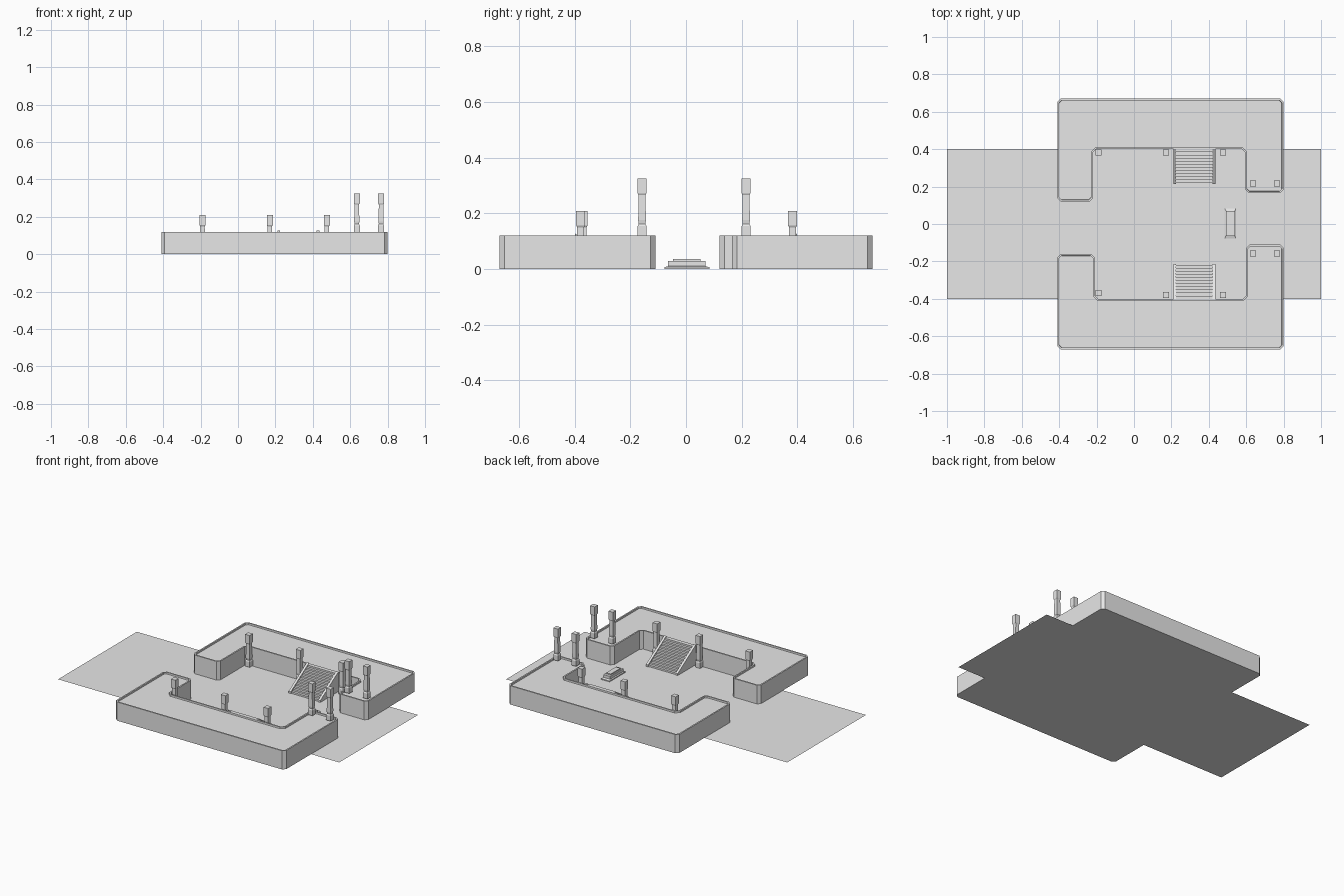
import bpy
import bmesh

cube = bpy.data.objects.get("Cube")
if cube:
    bpy.data.objects.remove(cube, do_unlink=True)

grey = bpy.data.materials.new("plain_grey")
grey.use_nodes = True
grey.diffuse_color = (0.8, 0.8, 0.8, 1)
grey.node_tree.nodes["Principled BSDF"].inputs["Base Color"].default_value = (0.8, 0.8, 0.8, 1)


def finish(name, bm):
    bmesh.ops.recalc_face_normals(bm, faces=bm.faces[:])
    mesh = bpy.data.meshes.new(name)
    bm.to_mesh(mesh)
    bm.free()
    mesh.materials.append(grey)
    obj = bpy.data.objects.new(name, mesh)
    bpy.context.collection.objects.link(obj)
    return obj


def prism(points, offset):
    """Extrude a closed outline along an offset vector."""
    bm = bmesh.new()
    low = [bm.verts.new(p) for p in points]
    high = [bm.verts.new([a + b for a, b in zip(p, offset)]) for p in points]
    bm.faces.new(low)
    bm.faces.new(high)
    for i in range(len(low)):
        j = (i + 1) % len(low)
        bm.faces.new((low[i], low[j], high[j], high[i]))
    bmesh.ops.recalc_face_normals(bm, faces=bm.faces[:])
    return bm


def stacked(name, x, y, z, rings):
    """Rectangular sections (height, half x, half y) joined from bottom to top."""
    bm = bmesh.new()
    loops = []
    for h, a, b in rings:
        corners = ((-a, -b), (a, -b), (a, b), (-a, b))
        loops.append([bm.verts.new((x + u, y + v, z + h)) for u, v in corners])
    bm.faces.new(loops[0])
    bm.faces.new(loops[-1])
    for lo, hi in zip(loops, loops[1:]):
        for i in range(4):
            j = (i + 1) % 4
            bm.faces.new((lo[i], lo[j], hi[j], hi[i]))
    return finish(name, bm)


# Ground sheet
bm = bmesh.new()
bm.faces.new([bm.verts.new(p) for p in ((-1, -0.4, 0), (1, -0.4, 0), (1, 0.4, 0), (-1, 0.4, 0))])
finish("ground_sheet", bm)

DECK = 0.12
INNER = 0.4


# U-shaped raised platforms with chamfered corners and a thin lip
def platform(name, side, left_x, left_y, right_x, right_y):
    outline = [(-0.41, 0.67), (-0.41, left_y), (left_x, left_y), (left_x, INNER),
               (right_x, INNER), (right_x, right_y), (0.8, right_y), (0.8, 0.67)]
    bm = prism([(x, side * y, 0) for x, y in outline], (0, 0, DECK))
    uprights = [e for e in bm.edges if abs(e.verts[0].co.z - e.verts[1].co.z) > 0.1]
    bmesh.ops.bevel(bm, geom=uprights, offset=0.018, segments=1, affect='EDGES')
    bm.normal_update()
    top = [f for f in bm.faces if f.normal.z > 0.9]
    bmesh.ops.inset_region(bm, faces=top, thickness=0.01, depth=0)
    bmesh.ops.inset_region(bm, faces=top, thickness=0.001, depth=-0.01)
    finish(name, bm)


platform("back_platform", 1, -0.22, 0.12, 0.595, 0.165)
platform("front_platform", -1, -0.21, 0.16, 0.6, 0.11)

# Stairs between sloping side walls
STEPS = 11
FOOT = 0.22
for label, side in (("back", 1), ("front", -1)):
    run = (INNER - FOOT) / STEPS
    rise = DECK / STEPS
    profile = [(INNER, 0), (FOOT, 0)]
    for i in range(STEPS):
        profile += [(FOOT + i * run, (i + 1) * rise), (FOOT + (i + 1) * run, (i + 1) * rise)]
    finish(label + "_stairs",
           prism([(0.225, side * y, z) for y, z in profile], (0.195, 0, 0)))
    slope = [(INNER, 0), (FOOT - 0.005, 0), (FOOT - 0.005, 0.012), (INNER, DECK + 0.008)]
    for x, hand in ((0.21, "right"), (0.42, "left")):
        finish(f"{label}_stair_{hand}_wall",
               prism([(x, side * y, z) for y, z in slope], (0.015, 0, 0)))

# Square posts with a block foot and head
post = [(h, w, w) for h, w in ((0, 0.016), (0.034, 0.016), (0.042, 0.012), (0.055, 0.014),
                               (0.145, 0.012), (0.152, 0.016), (0.205, 0.016))]
for i, x in enumerate((-0.19, 0.17, 0.475)):
    stacked(f"back_court_post_{i + 1}", x, 0.383, 0.004, post)
    stacked(f"front_court_post_{i + 1}", x, -0.37 if i == 0 else -0.379, 0.004, post)
for i, x in enumerate((0.635, 0.765)):
    stacked(f"back_deck_post_{i + 1}", x, 0.216, DECK, post)
    stacked(f"front_deck_post_{i + 1}", x, -0.158, DECK, post)

# Small stepped plinth in the court
stacked("plinth", 0.515, 0.003, 0,
        [(0, 0.03, 0.081), (0.006, 0.03, 0.081), (0.01, 0.024, 0.067),
         (0.028, 0.024, 0.067), (0.028, 0.016, 0.049), (0.035, 0.016, 0.049)])
